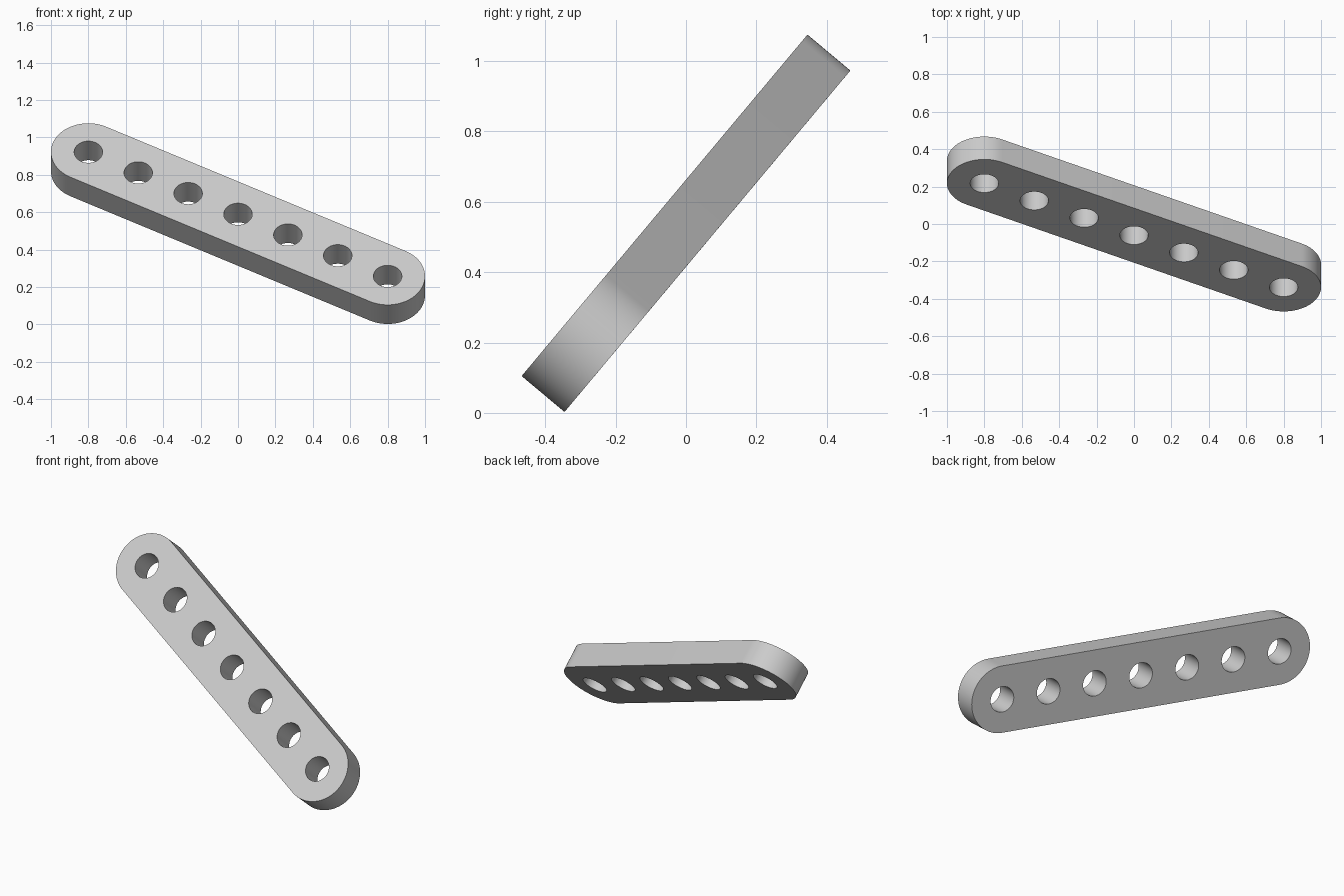
import bpy
import bmesh
from math import pi, cos, sin
from mathutils import Matrix, Vector

if "Cube" in bpy.data.objects:
    bpy.data.objects.remove(bpy.data.objects["Cube"])

HOLES = 7
RADIUS = 0.2         # rounded end
HOLE_RADIUS = 0.076
THICK = 0.159
SEGMENTS = 48

# Placement: bar runs between two end centres, lying in a leaning plane
centre = Vector((0, 0, 0.539))
end = Vector((0.8, -0.278, -0.332))
half = end.length
along = end.normalized()
normal = Vector((0, -0.767, 0.642))
normal = (normal - along * normal.dot(along)).normalized()
across = normal.cross(along)
place = Matrix.Translation(centre) @ Matrix((along, across, normal)).transposed().to_4x4()

grey = bpy.data.materials.new("light grey")
grey.use_nodes = True
colour = (0.6, 0.6, 0.6, 1)
grey.diffuse_color = colour
grey.node_tree.nodes["Principled BSDF"].inputs["Base Color"].default_value = colour


def make_object(name, bm):
    mesh = bpy.data.meshes.new(name)
    bm.to_mesh(mesh)
    bm.free()
    mesh.materials.append(grey)
    obj = bpy.data.objects.new(name, mesh)
    bpy.context.collection.objects.link(obj)
    return obj


# Bar: stadium outline extruded to thickness
bm = bmesh.new()
outline = []
for side, start in ((1, -pi / 2), (-1, pi / 2)):
    for i in range(SEGMENTS + 1):
        a = start + pi * i / SEGMENTS
        outline.append(bm.verts.new((side * half + RADIUS * cos(a), RADIUS * sin(a), -THICK / 2)))
face = bm.faces.new(outline)
result = bmesh.ops.extrude_face_region(bm, geom=[face])
top = [v for v in result["geom"] if isinstance(v, bmesh.types.BMVert)]
bmesh.ops.translate(bm, verts=top, vec=(0, 0, THICK))
bmesh.ops.recalc_face_normals(bm, faces=bm.faces)
bar = make_object("perforated_bar", bm)

# Evenly spaced round holes
bm = bmesh.new()
for i in range(HOLES):
    x = -half + 2 * half * i / (HOLES - 1)
    bmesh.ops.create_cone(bm, cap_ends=True, segments=SEGMENTS, radius1=HOLE_RADIUS,
                          radius2=HOLE_RADIUS, depth=THICK * 2,
                          matrix=Matrix.Translation((x, 0, 0)))
cutter = make_object("hole_cutter", bm)
cutter.hide_render = True

bpy.ops.object.select_all(action='DESELECT')
bpy.context.view_layer.objects.active = bar
bar.select_set(True)
cut = bar.modifiers.new("holes", 'BOOLEAN')
cut.operation = 'DIFFERENCE'
cut.solver = 'EXACT'
cut.object = cutter
bpy.ops.object.modifier_apply(modifier=cut.name)
bpy.data.objects.remove(cutter)

# Lean the finished bar into place
bar.data.transform(place)
bpy.ops.object.shade_smooth_by_angle(angle=pi / 6)
